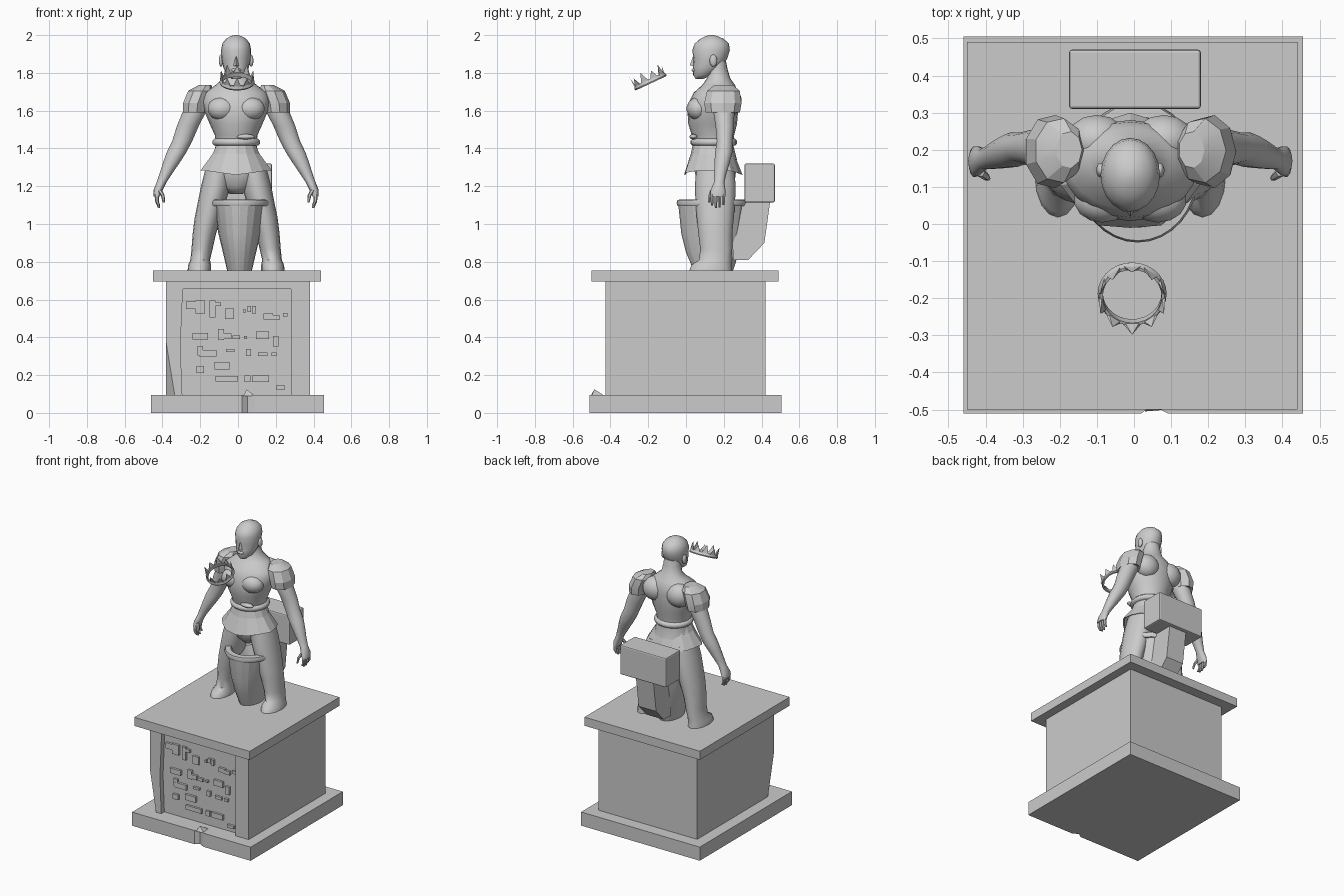
import bpy, bmesh, math
from mathutils import Vector, Matrix

stone = bpy.data.materials.new("grey_stone")
stone.diffuse_color = (0.6, 0.6, 0.6, 1)
CX = -0.01  # centre line of the figure


def finish(name, bm, angle=None):
    bmesh.ops.recalc_face_normals(bm, faces=bm.faces)
    me = bpy.data.meshes.new(name)
    bm.to_mesh(me)
    bm.free()
    me.materials.append(stone)
    ob = bpy.data.objects.new(name, me)
    bpy.context.collection.objects.link(ob)
    if angle:
        bpy.ops.object.select_all(action='DESELECT')
        ob.select_set(True)
        bpy.context.view_layer.objects.active = ob
        bpy.ops.object.shade_smooth_by_angle(angle=math.radians(angle))
    return ob


def loft(name, rings, n=16, angle=50, closed=False, turn=0.0):
    """Skin of horizontal ellipses (x, y, z, rx, ry)."""
    bm = bmesh.new()
    rows = []
    for x, y, z, rx, ry in rings:
        rows.append([bm.verts.new((x + rx * math.cos(a), y + ry * math.sin(a), z))
                     for a in (2 * math.pi * (i + turn) / n for i in range(n))])
    pairs = list(zip(rows, rows[1:]))
    if closed:
        pairs.append((rows[-1], rows[0]))
    for a, b in pairs:
        for i in range(n):
            j = (i + 1) % n
            bm.faces.new((a[i], a[j], b[j], b[i]))
    if not closed:
        bm.faces.new(rows[0])
        bm.faces.new(rows[-1])
    return finish(name, bm, angle)


def body_rings(data):
    """(z, half width, front y, back y) to centred ellipses."""
    return [(CX, (f + b) / 2, z, w, (b - f) / 2) for z, w, f, b in data]


def prism(bm, pts, offset):
    vs = [bm.verts.new(p) for p in pts]
    f = bm.faces.new(vs)
    ret = bmesh.ops.extrude_face_region(bm, geom=[f], use_keep_orig=True)
    bmesh.ops.translate(bm, vec=offset,
                        verts=[v for v in ret["geom"] if isinstance(v, bmesh.types.BMVert)])


def add_box(bm, x0, x1, y0, y1, z0, z1):
    prism(bm, [(x0, y0, z0), (x1, y0, z0), (x1, y1, z0), (x0, y1, z0)], (0, 0, z1 - z0))


def ellipsoid(name, centre, size):
    bm = bmesh.new()
    bmesh.ops.create_uvsphere(bm, u_segments=14, v_segments=9, radius=1,
                              matrix=Matrix.Translation(centre) @ Matrix.Diagonal((*size, 1)))
    return finish(name, bm, 60)


def chip_corner(bm):
    """Break away the lower front left corner."""
    a, b, c = Vector((-.38, -.425, .37)), Vector((-.335, -.425, .095)), Vector((-.38, -.36, .095))
    no = (b - a).cross(c - a)
    if no.x > 0:
        no = -no
    bmesh.ops.bisect_plane(bm, geom=bm.verts[:] + bm.edges[:] + bm.faces[:],
                           plane_co=a, plane_no=no, clear_outer=True)
    bmesh.ops.holes_fill(bm, edges=[e for e in bm.edges if e.is_boundary], sides=0)


# --- pedestal ---
bm = bmesh.new()
prism(bm, [(-.46, -.51, 0), (.02, -.51, 0), (.05, -.488, 0), (.09, -.51, 0),
           (.455, -.51, 0), (.455, .505, 0), (-.46, .505, 0)], (0, 0, .095))
finish("pedestal_base", bm)

bm = bmesh.new()
tip = bm.verts.new((.045, -.485, .125))
foot = [bm.verts.new(p) for p in ((.03, -.505, .09), (.09, -.5, .09), (.08, -.43, .09), (.03, -.43, .09))]
bm.faces.new(foot)
for i in range(4):
    bm.faces.new((foot[i], foot[(i + 1) % 4], tip))
finish("base_shard", bm)

bm = bmesh.new()
add_box(bm, -.38, .38, -.39, .42, .095, .695)
chip_corner(bm)
finish("pedestal_body", bm)

bm = bmesh.new()
frame = [(-.38, .095), (-.295, .095), (-.305, .35), (-.292, .655), (.28, .655),
         (.28, .095), (.38, .095), (.38, .695), (-.38, .695)]
prism(bm, [(x, -.425, z) for x, z in frame], (0, .035, 0))
chip_corner(bm)
finish("panel_frame", bm)

bm = bmesh.new()
add_box(bm, -.45, .44, -.5, .49, .695, .755)
finish("pedestal_top", bm)

# raised blocks on the panel: x, z, width, height
blocks = [(-.245, .57, .06, .04), (-.2, .56, .05, .07), (-.135, .55, .03, .09), (-.11, .575, .04, .02),
          (-.045, .525, .045, .055), (.035, .54, .015, .015), (.06, .55, .02, .03), (.085, .545, .02, .04),
          (.16, .51, .05, .03), (.195, .505, .05, .025), (.25, .52, .025, .02), (-.2, .405, .08, .035),
          (-.09, .415, .03, .06), (-.07, .405, .07, .03), (-.01, .4, .04, .02), (.04, .4, .015, .015),
          (.13, .41, .07, .04), (.2, .38, .03, .055), (-.2, .33, .03, .05), (-.16, .315, .09, .035),
          (-.04, .33, .045, .015), (.055, .32, .025, .035), (.13, .31, .05, .02), (.19, .31, .025, .02),
          (-.2, .23, .04, .035), (-.085, .25, .08, .04), (-.06, .18, .12, .03), (.05, .18, .03, .035),
          (.12, .18, .09, .035), (.225, .135, .05, .02)]
bm = bmesh.new()
for i, (x, z, w, h) in enumerate(blocks):
    add_box(bm, x - w / 2, x + w / 2, -.405 - .001 * (i % 2), -.38, z - h / 2, z + h / 2)
finish("panel_blocks", bm)

# --- toilet ---
loft("toilet_bowl", [(.008, .145, .755, .066, .105), (.008, .14, .85, .088, .14), (.008, .138, .95, .112, .163),
                     (.01, .14, 1.095, .138, .18), (.01, .14, 1.08, .11, .15), (.01, .14, .98, .07, .1)],
     20, 15)
loft("toilet_rim", [(.01, .14, 1.095, .158, .184), (.01, .14, 1.11, .166, .19), (.01, .14, 1.128, .16, .185),
                    (.01, .14, 1.13, .125, .15), (.01, .14, 1.095, .115, .14)], 32, 50, closed=True)
bm = bmesh.new()
prism(bm, [(-.06, y, z) for y, z in ((.25, .81), (.33, .81), (.415, .9), (.445, 1.115), (.25, 1.115))],
      (.135, 0, 0))
finish("toilet_back", bm)
bm = bmesh.new()
add_box(bm, -.175, .18, .31, .47, 1.115, 1.32)
tank = finish("toilet_tank", bm)
bev = tank.modifiers.new("soft_edges", 'BEVEL')
bev.width, bev.segments = .008, 2

# --- figure: trunk and head ---
loft("torso", body_rings([(1.34, .125, .04, .27), (1.42, .108, .045, .25), (1.47, .113, .03, .255),
                          (1.53, .14, .012, .27), (1.59, .165, .008, .275), (1.65, .18, .018, .28),
                          (1.695, .165, .04, .275), (1.735, .11, .085, .26), (1.77, .068, .11, .235),
                          (1.82, .058, .11, .22), (1.87, .055, .11, .21)]), 20)
loft("head", body_rings([(1.768, .022, .05, .09), (1.79, .05, .038, .15), (1.83, .068, .038, .19),
                         (1.875, .077, .04, .218), (1.92, .08, .033, .232), (1.955, .073, .046, .227),
                         (1.98, .054, .075, .2), (1.995, .028, .105, .165), (2.0, .008, .125, .145)]), 20)
bm = bmesh.new()  # nose wedge
nv = [bm.verts.new(p) for p in ((CX - .018, .045, 1.835), (CX + .018, .045, 1.835),
                                (CX, .02, 1.84), (CX, .042, 1.9))]
for f in ((0, 1, 2), (0, 2, 3), (1, 3, 2), (0, 3, 1)):
    bm.faces.new([nv[i] for i in f])
finish("nose", bm)
ellipsoid("lips", (CX, .042, 1.815), (.026, .012, .01))

# belt roll with knot, and pleated skirt
loft("belt", [(CX, .147, z, .11 + d, .107 + d) for z, d in
              ((1.415, .006), (1.425, .016), (1.44, .016), (1.452, .004))], 20)
ellipsoid("belt_knot", (CX + .05, .04, 1.462), (.05, .022, .014))
bm = bmesh.new()
N = 14
rows = []
for z, r, ry in ((1.415, .108, .105), (1.37, .128, .115), (1.26, .187, .155), (1.262, .178, .146), (1.37, .12, .108)):
    row = []
    for i in range(N):
        a = 2 * math.pi * (i + .5) / N
        p = 1 + (.03 if i % 2 else -.03) * (r > .15)
        hem = .025 * abs(math.cos(a)) if r > .15 else 0
        row.append(bm.verts.new((CX + r * p * math.cos(a), .14 + ry * p * math.sin(a), z + hem)))
    rows.append(row)
for a, b in zip(rows, rows[1:]):
    for i in range(N):
        j = (i + 1) % N
        bm.faces.new((a[i], a[j], b[j], b[i]))
finish("pleated_skirt", bm)
loft("hips", body_rings([(1.16, .035, .1, .2), (1.2, .1, .065, .255), (1.28, .15, .045, .265),
                         (1.37, .12, .05, .26)]))

# --- mirrored limbs ---
for side, s in (("right", -1), ("left", 1)):
    def m(rings):
        return [(CX + s * x, *rest) for x, *rest in rings]

    ellipsoid(side + "_chest", (CX + s * .075, .065, 1.61), (.078, .062, .062))
    ellipsoid(side + "_shoulder_blade", (CX + s * .09, .225, 1.65), (.085, .07, .08))
    ellipsoid(side + "_ear", (CX + s * .08, .145, 1.865), (.012, .02, .032))
    loft(side + "_leg", m([(.09, .155, 1.3, .07, .1), (.108, .155, 1.2, .078, .108), (.128, .155, 1.12, .074, .105),
                           (.15, .155, 1.03, .07, .098), (.168, .155, .95, .062, .09), (.18, .16, .87, .056, .085),
                           (.19, .155, .81, .052, .085), (.193, .135, .785, .06, .105), (.195, .13, .755, .062, .112)]))
    loft(side + "_arm", m([(.19, .2, 1.72, .03, .03), (.2, .2, 1.68, .06, .055), (.218, .2, 1.6, .062, .058),
                           (.255, .205, 1.52, .058, .05), (.285, .205, 1.44, .053, .043), (.315, .2, 1.38, .052, .047),
                           (.34, .192, 1.33, .045, .042), (.37, .182, 1.27, .034, .034), (.395, .175, 1.22, .026, .028),
                           (.413, .17, 1.18, .024, .04), (.42, .168, 1.145, .016, .042)]), 14)
    loft(side + "_sleeve", m([(.165, .2, 1.735, .035, .05), (.19, .198, 1.705, .068, .088),
                              (.215, .195, 1.64, .07, .1), (.22, .195, 1.59, .066, .092),
                              (.22, .195, 1.6, .05, .07)]), 9, 20)
    for k in range(4):  # fingers
        y = .138 + .02 * k
        drop = (.012, 0, .002, .015)[k]
        loft(f"{side}_finger_{k + 1}", m([(.42, y, 1.155, .012, .01), (.419, y, 1.12, .01, .009),
                                          (.408, y, 1.085 + drop, .006, .006)]), 6)
    loft(side + "_thumb", m([(.405, .14, 1.18, .013, .013), (.388, .127, 1.15, .01, .01),
                             (.383, .122, 1.115, .006, .006)]), 6)

# --- floating tilted crown ---
R, spikes = .09, 10
tilt = Matrix.Translation((-.005, -.185, 1.745)) @ Matrix.Rotation(math.radians(25), 4, 'X')
band = loft("crown_band", [(0, 0, 0, R, R), (0, 0, .007, R + .003, R + .003), (0, 0, .024, R - .003, R - .003),
                           (0, 0, .024, R - .011, R - .011), (0, 0, 0, R - .011, R - .011)], 28, 30, closed=True)
band.matrix_world = tilt
bm = bmesh.new()
for i in range(spikes):
    turn = Matrix.Rotation(2 * math.pi * (i + .5) / spikes, 4, 'Z')
    h = .075 if i % 2 else .062
    pts = [(R - .003, -.023, .018), (R - .003, .023, .018), (R - .011, .02, .018), (R - .011, -.02, .018), (R, 0, h)]
    v = [bm.verts.new(turn @ Vector(p)) for p in pts]
    for f in ((0, 1, 2, 3), (0, 1, 4), (1, 2, 4), (2, 3, 4), (3, 0, 4)):
        bm.faces.new([v[j] for j in f])
finish("crown_spikes", bm).matrix_world = tilt
